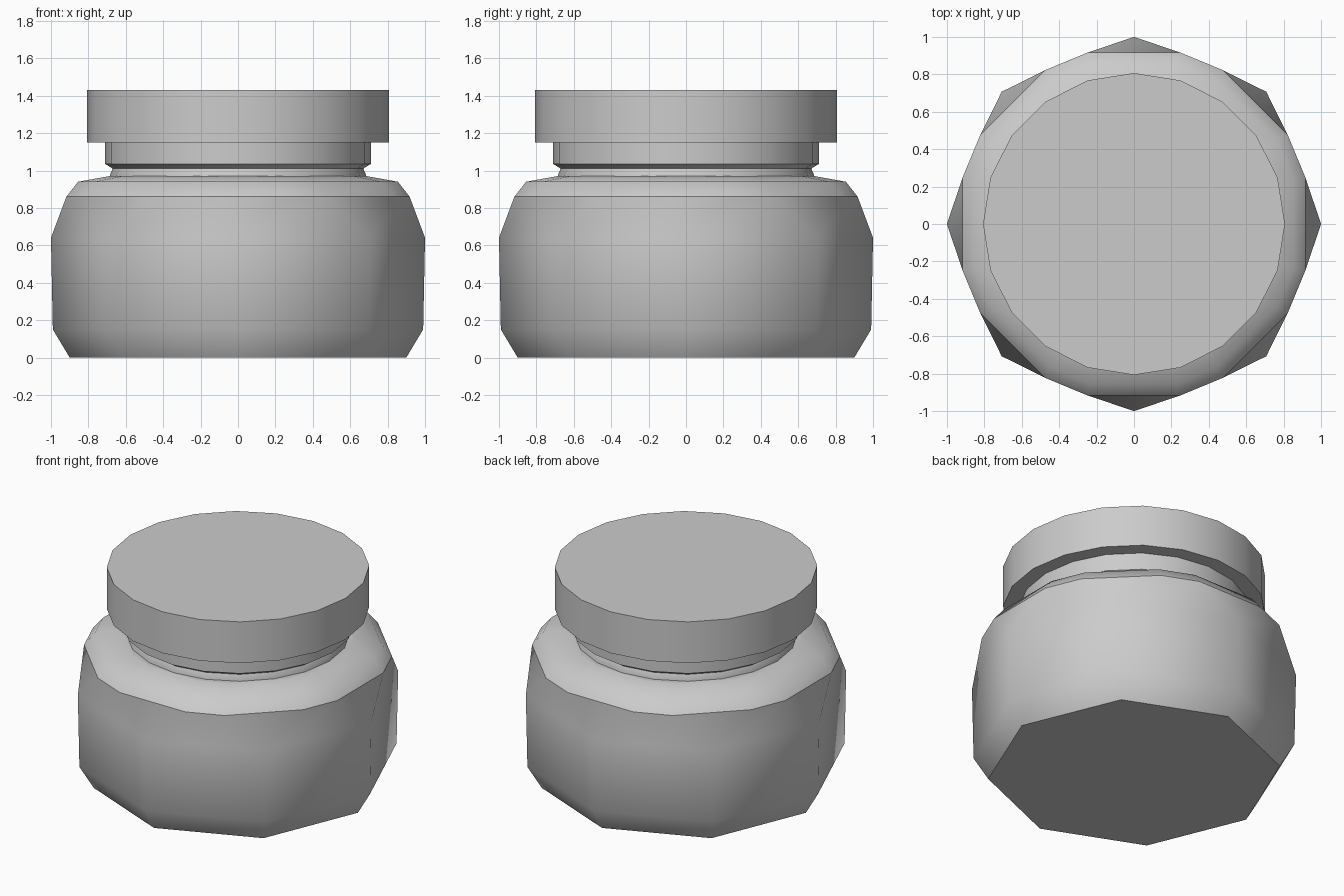
import bpy, bmesh
from math import sin, cos, radians

cube = bpy.data.objects.get("Cube")
if cube:
    bpy.data.objects.remove(cube, do_unlink=True)

grey = bpy.data.materials.new("plain_grey")
grey.use_nodes = True
grey.diffuse_color = (0.6, 0.6, 0.6, 1)
grey.node_tree.nodes["Principled BSDF"].inputs["Base Color"].default_value = (0.6, 0.6, 0.6, 1)

EIGHT = [45 * k for k in range(8)]
PAIRS = [45 * k + d for k in range(8) for d in (-15, 15)]
TWENTY = [18 * k for k in range(20)]


def ring(bm, angles, r, z):
    return [bm.verts.new((r * cos(radians(a)), r * sin(radians(a)), z)) for a in angles]


def bridge(bm, low, high):
    n = len(low)
    for i in range(n):
        j = (i + 1) % n
        bm.faces.new((low[i], low[j], high[j], high[i]))


def finish(bm, name, sharp_heights):
    """Smooth shading with crisp edges along the chosen level rings."""
    bmesh.ops.recalc_face_normals(bm, faces=bm.faces)
    for f in bm.faces:
        f.smooth = True
    for e in bm.edges:
        za, zb = (v.co.z for v in e.verts)
        if abs(za - zb) < 1e-4 and any(abs(za - h) < 1e-4 for h in sharp_heights):
            e.smooth = False
    mesh = bpy.data.meshes.new(name)
    bm.to_mesh(mesh)
    bm.free()
    mesh.materials.append(grey)
    obj = bpy.data.objects.new(name, mesh)
    bpy.context.collection.objects.link(obj)


def turned(name, profile, sharp_heights):
    """Closed twenty-sided part from (radius, height) pairs."""
    bm = bmesh.new()
    rings = [ring(bm, TWENTY, r, z) for r, z in profile]
    for low, high in zip(rings, rings[1:]):
        bridge(bm, low, high)
    bm.faces.new(rings[0])
    bm.faces.new(rings[-1])
    finish(bm, name, sharp_heights)


# Jar body: octagonal wall whose corners split into pairs at the shoulder
bm = bmesh.new()
wall = [ring(bm, EIGHT, r, z) for r, z in ((0.9, 0), (0.99, 0.15), (1.0, 0.64))]
shoulder = [ring(bm, PAIRS, r, z) for r, z in ((0.95, 0.86), (0.885, 0.94), (0.712, 0.97))]
for group in (wall, shoulder):
    for low, high in zip(group, group[1:]):
        bridge(bm, low, high)
corner, pair = wall[-1], shoulder[0]
for k in range(8):
    n = (k + 1) % 8
    bm.faces.new((corner[k], pair[2 * k + 1], pair[2 * k]))
    bm.faces.new((corner[k], corner[n], pair[2 * n], pair[2 * k + 1]))
bm.faces.new(wall[0])
bm.faces.new(shoulder[-1])
finish(bm, "jar_body", (0, 0.86, 0.97))

# Neck with a narrow groove under its collar
turned("jar_neck", ((0.685, 0.96), (0.685, 0.975), (0.67, 1.01), (0.71, 1.035), (0.71, 1.16)),
       (0.96, 1.01, 1.035, 1.16))

# Flat screw lid
turned("jar_lid", ((0.807, 1.15), (0.807, 1.43)), (1.15, 1.43))
